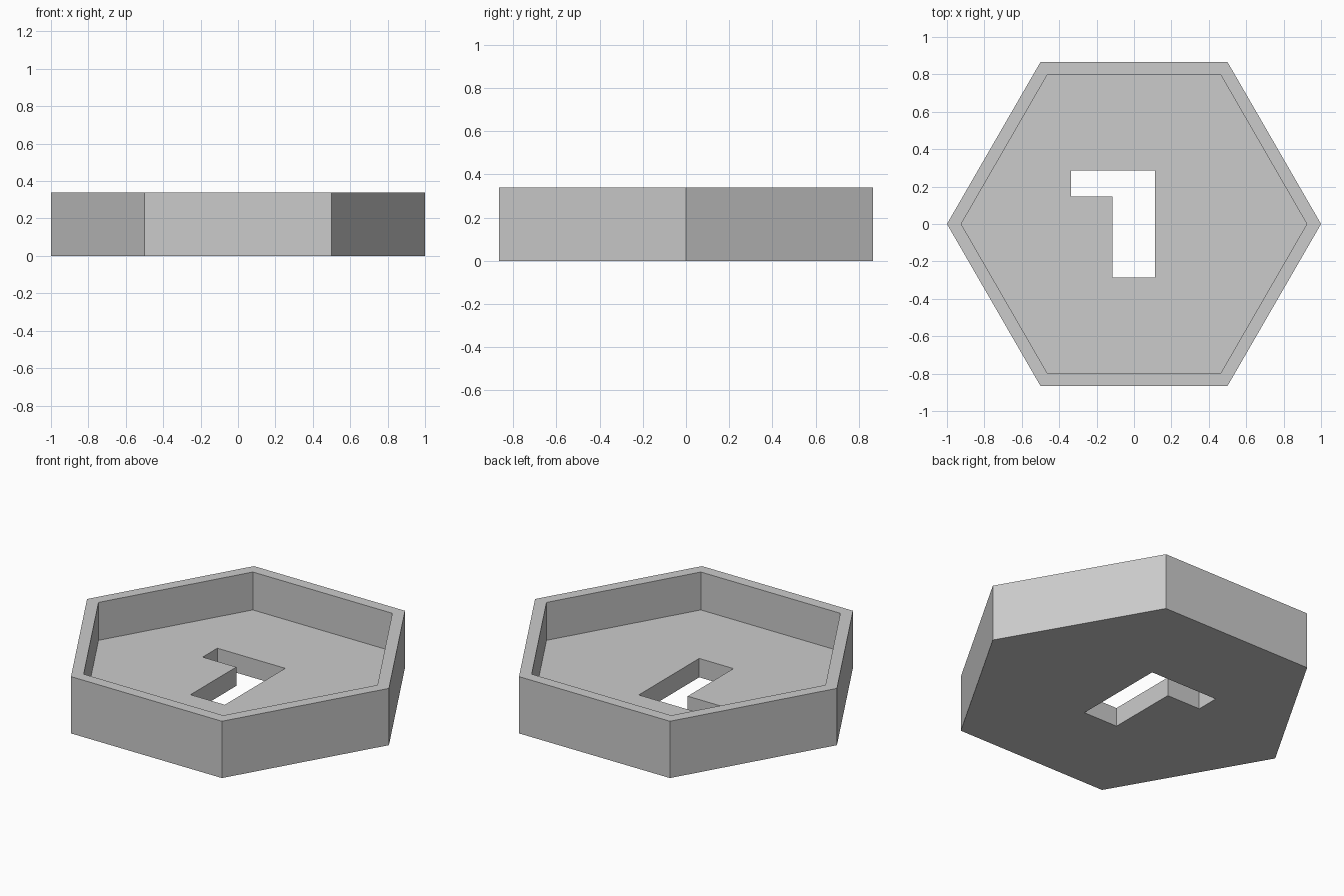
import bpy
import bmesh
from math import cos, sin, pi

HEIGHT = 0.34
FLOOR = 0.113

cube = bpy.data.objects.get("Cube")
if cube:
    bpy.data.objects.remove(cube, do_unlink=True)


def make_material(name, color):
    mat = bpy.data.materials.new(name)
    mat.use_nodes = True
    mat.diffuse_color = color
    mat.node_tree.nodes["Principled BSDF"].inputs["Base Color"].default_value = color
    return mat


def hexagon(radius):
    return [(radius * cos(i * pi / 3), radius * sin(i * pi / 3)) for i in range(6)]


def prism(name, outline, bottom, top, mat):
    """Extrude a flat outline from bottom to top."""
    bm = bmesh.new()
    base = bm.faces.new([bm.verts.new((x, y, bottom)) for x, y in outline])
    side = bmesh.ops.extrude_face_region(bm, geom=[base])["geom"]
    verts = [v for v in side if isinstance(v, bmesh.types.BMVert)]
    bmesh.ops.translate(bm, verts=verts, vec=(0, 0, top - bottom))
    bmesh.ops.recalc_face_normals(bm, faces=bm.faces)
    mesh = bpy.data.meshes.new(name)
    bm.to_mesh(mesh)
    bm.free()
    mesh.materials.append(mat)
    obj = bpy.data.objects.new(name, mesh)
    bpy.context.collection.objects.link(obj)
    return obj


def cut(target, cutter):
    """Subtract the cutter, bake the result and drop the cutter."""
    cutter.hide_render = True
    mod = target.modifiers.new(cutter.name, 'BOOLEAN')
    mod.operation = 'DIFFERENCE'
    mod.solver = 'EXACT'
    mod.object = cutter
    bpy.context.view_layer.objects.active = target
    bpy.ops.object.modifier_apply(modifier=mod.name)
    bpy.data.objects.remove(cutter, do_unlink=True)


grey = make_material("light_grey", (0.6, 0.6, 0.6, 1))

# Hexagonal tray body
tray = prism("hexagonal_tray", hexagon(1.0), 0, HEIGHT, grey)

# Recess that leaves a thin rim and a floor
cut(tray, prism("recess_cutter", hexagon(0.924), FLOOR, HEIGHT + 0.2, grey))

# Hooked slot right through the floor
hook = [(-0.115, -0.285), (0.112, -0.285), (0.112, 0.287),
        (-0.338, 0.287), (-0.338, 0.148), (-0.115, 0.148)]
cut(tray, prism("slot_cutter", hook, -0.2, FLOOR + 0.1, grey))
